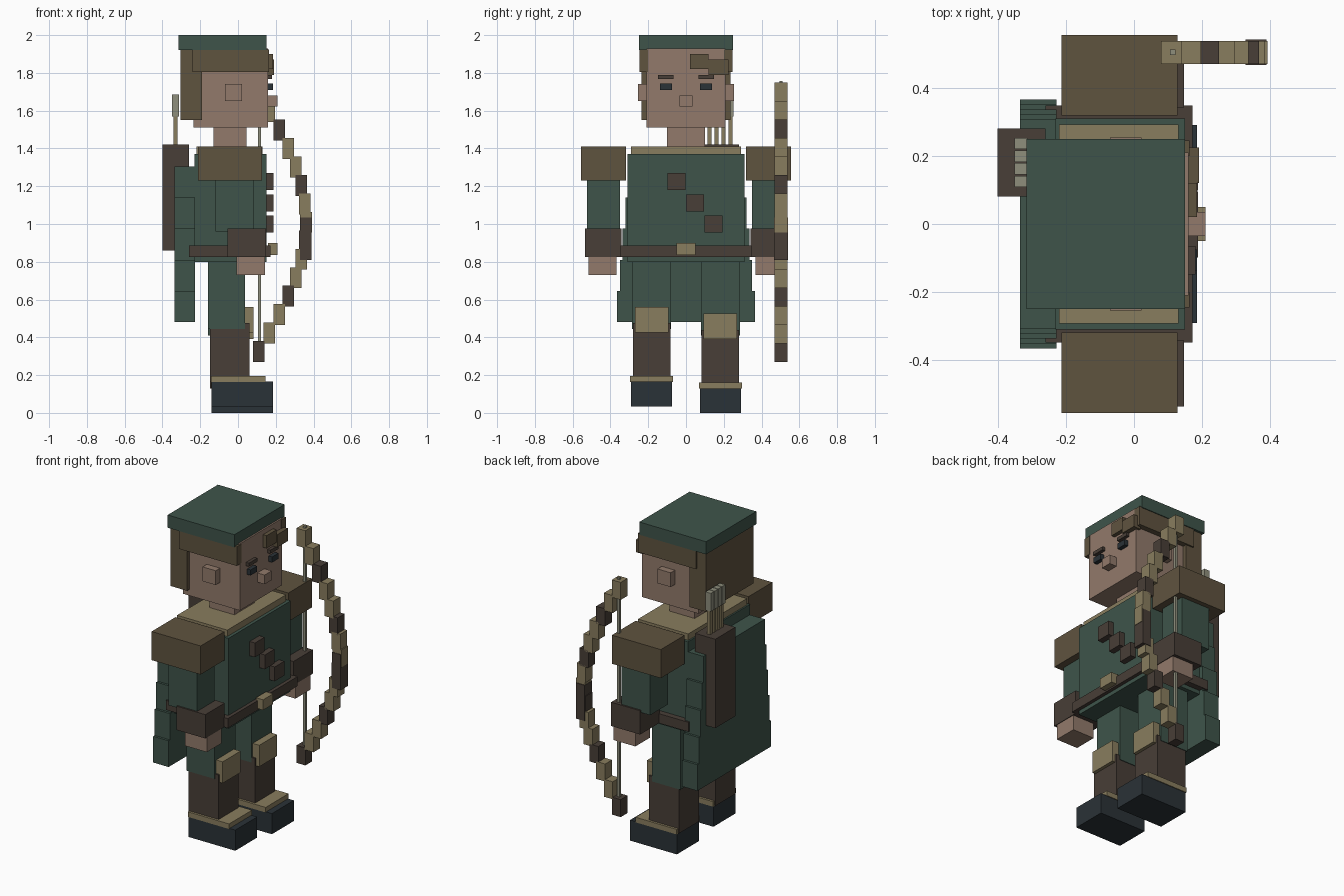
import bpy, math


def material(name, r, g, b):
    m = bpy.data.materials.new(name)
    m.diffuse_color = [((c / 255 + 0.055) / 1.055) ** 2.4 for c in (r, g, b)] + [1]
    return m


GREEN = material("cloth_green", 62, 84, 74)
SKIN = material("skin", 146, 122, 107)
LEATHER = material("dark_leather", 72, 62, 55)
TAN = material("tan", 137, 125, 94)
BROWN = material("brown", 95, 83, 63)
DARK = material("blue_black", 42, 50, 55)
GREY = material("feather_grey", 142, 142, 124)


def box(name, x, y, z, mat):
    """Axis-aligned box from (min, max) ranges."""
    v = [(a, b, c) for a in x for b in y for c in z]
    f = [(0, 1, 3, 2), (4, 6, 7, 5), (0, 4, 5, 1), (2, 3, 7, 6), (0, 2, 6, 4), (1, 5, 7, 3)]
    me = bpy.data.meshes.new(name)
    me.from_pydata(v, [], f)
    me.materials.append(mat)
    ob = bpy.data.objects.new(name, me)
    bpy.context.collection.objects.link(ob)
    return ob


def pair(name, x, y, z, mat):
    """The same box on both sides of the body."""
    box(name + "_left", x, y, z, mat)
    box(name + "_right", x, (-y[1], -y[0]), z, mat)


# Head, hair and cap (the figure looks along +x)
box("head", (-0.235, 0.16), (-0.21, 0.21), (1.51, 1.93), SKIN)
box("neck", (-0.13, 0.045), (-0.1, 0.1), (1.40, 1.52), SKIN)
box("cap", (-0.315, 0.15), (-0.25, 0.25), (1.92, 2.0), GREEN)
box("back_hair", (-0.305, -0.19), (-0.235, 0.235), (1.55, 1.925), BROWN)
pair("side_hair", (-0.24, 0.163), (0.2, 0.245), (1.805, 1.925), BROWN)
box("fringe_high", (0.14, 0.185), (0.02, 0.12), (1.82, 1.90), BROWN)
box("fringe_low", (0.14, 0.19), (0.12, 0.225), (1.79, 1.87), BROWN)

# Face
pair("ear", (-0.07, 0.022), (0.2, 0.253), (1.65, 1.74), SKIN)
pair("eyebrow", (0.15, 0.18), (0.065, 0.148), (1.768, 1.79), LEATHER)
pair("eye", (0.15, 0.185), (0.075, 0.138), (1.71, 1.745), DARK)
box("nose", (0.15, 0.21), (-0.035, 0.035), (1.622, 1.68), SKIN)

# Torso, collar, belt and chest strap
box("torso", (-0.23, 0.15), (-0.31, 0.31), (0.80, 1.37), GREEN)
box("collar", (-0.22, 0.13), (-0.292, 0.292), (1.36, 1.41), TAN)
box("belt", (-0.26, 0.172), (-0.347, 0.347), (0.825, 0.885), LEATHER)
box("buckle", (0.16, 0.21), (-0.05, 0.05), (0.835, 0.9), TAN)
for i in range(3):
    y, z = -0.05 + 0.098 * i, 1.225 - 0.113 * i
    box(f"strap_piece_{i}", (0.14, 0.187), (y - 0.048, y + 0.048), (z - 0.045, z + 0.045), LEATHER)

# Arms
pair("shoulder_pad", (-0.213, 0.128), (0.318, 0.555), (1.23, 1.41), BROWN)
pair("upper_arm", (-0.118, 0.083), (0.35, 0.525), (0.96, 1.24), GREEN)
pair("bracer", (-0.055, 0.147), (0.342, 0.535), (0.825, 0.975), LEATHER)
pair("hand", (-0.008, 0.143), (0.368, 0.515), (0.73, 0.845), SKIN)

# Legs: the right one is slightly raised
for side, s, dz in (("left", 1, 0), ("right", -1, 0.035)):
    def leg(name, x, w, z, mat):
        box(f"{name}_{side}", x, (s * 0.182 - w, s * 0.182 + w), (z[0] + dz, z[1] + dz), mat)
    leg("thigh", (-0.16, 0.037), 0.103, (0.41, 0.81 - dz), GREEN)
    leg("boot_shaft", (-0.148, 0.062), 0.099, (0.13, 0.44), LEATHER)
    leg("knee_pad", (0.0, 0.083), 0.089, (0.39, 0.525), TAN)
    leg("boot_cuff", (-0.142, 0.145), 0.114, (0.128, 0.16), TAN)
    leg("foot", (-0.14, 0.185), 0.109, (0, 0.13), DARK)

# Cloak widening towards the hem
for i in range(5):
    w, z = 0.365 - 0.0147 * i, 0.48 + 0.165 * i
    box(f"cloak_panel_{i}", (-0.335, -0.228), (-w, w), (z, z + 0.165), GREEN)

# Quiver and arrows
box("quiver", (-0.4, -0.26), (0.08, 0.28), (0.86, 1.42), LEATHER)
for i in range(4):
    y = 0.125 + 0.037 * i
    box(f"arrow_shaft_{i}", (-0.341, -0.319), (y - 0.011, y + 0.011), (1.40, 1.60), TAN)
    box(f"arrow_fletching_{i}", (-0.35, -0.312), (y - 0.0165, y + 0.0165), (1.57, 1.685), GREY)

# Bow: stepped arc, grip and string
for i in range(15):
    x = 0.11 + 0.25 * math.sin(math.pi * i / 14)
    z = 0.325 + 0.0977 * i
    box(f"bow_segment_{i}", (x - 0.031, x + 0.031), (0.469, 0.537), (z - 0.055, z + 0.055),
        LEATHER if i % 3 == 0 else TAN)
box("bow_grip", (0.327, 0.388), (0.466, 0.541), (0.81, 1.035), LEATHER)
box("bow_string", (0.105, 0.122), (0.495, 0.512), (0.3, 1.757), GREY)
